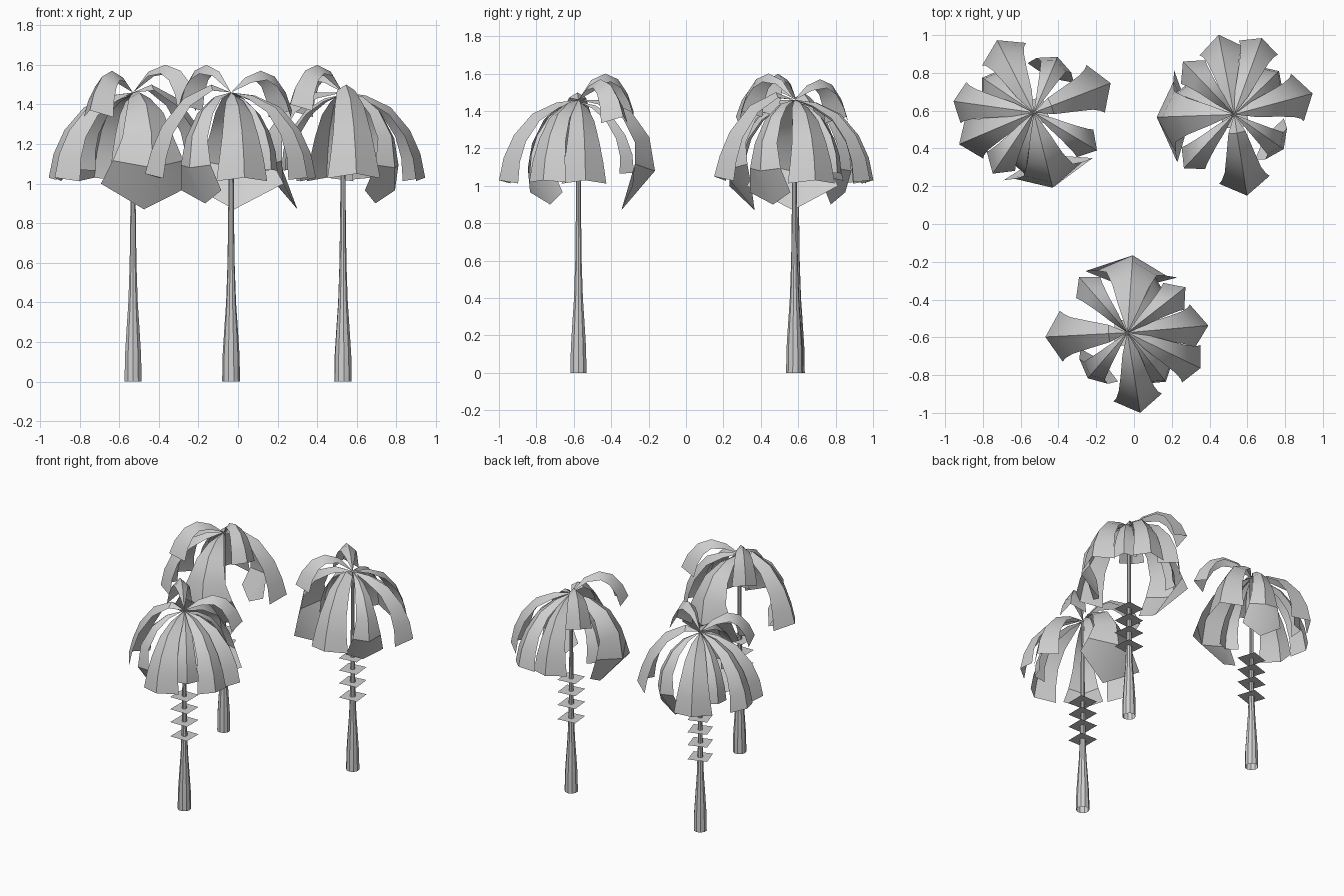
import bpy, bmesh
from math import sin, cos, pi, radians, hypot
from mathutils import Vector, Matrix

cube = bpy.data.objects.get("Cube")
if cube:
    bpy.data.objects.remove(cube, do_unlink=True)

grey = bpy.data.materials.new("pale grey")
grey.use_nodes = True
grey.diffuse_color = (0.62, 0.62, 0.62, 1)
grey.node_tree.nodes["Principled BSDF"].inputs["Base Color"].default_value = grey.diffuse_color


def finish(name, bm, matrix):
    mesh = bpy.data.meshes.new(name)
    bm.to_mesh(mesh)
    bm.free()
    mesh.materials.append(grey)
    obj = bpy.data.objects.new(name, mesh)
    bpy.context.collection.objects.link(obj)
    obj.matrix_world = matrix
    bpy.ops.object.select_all(action='DESELECT')
    obj.select_set(True)
    bpy.context.view_layer.objects.active = obj
    bpy.ops.object.shade_smooth_by_angle(angle=radians(30))


def strip(bm, rows, closed=False):
    # bridge consecutive rows of points with quads
    rows = [[bm.verts.new(p) for p in row] for row in rows]
    n = len(rows[0])
    for a, b in zip(rows, rows[1:]):
        for i in range(n if closed else n - 1):
            j = (i + 1) % n
            bm.faces.new((a[i], a[j], b[j], b[i]))


# Ridge paths of the fronds as (radius, height)
DROOP = [(0, 1.46), (.12, 1.445), (.25, 1.385), (.35, 1.27), (.405, 1.15), (.43, 1.03)]
RAISED = [(0, 1.46), (.1, 1.5), (.24, 1.43), (.35, 1.29), (.405, 1.16), (.435, 1.05)]
ARCH = [(0, 1.46), (.09, 1.565), (.19, 1.6), (.28, 1.57), (.35, 1.49), (.39, 1.4)]
LOW_ARCH = [(r, z - .03 * (r > 0)) for r, z in ARCH]
CURL = [(0, 1.46), (.14, 1.46), (.28, 1.4), (.38, 1.26), (.41, 1.08), (.23, .87)]
TUCKED = [(0, 1.46), (.12, 1.44), (.22, 1.37), (.3, 1.24), (.32, 1.08), (.2, .9)]
INNER = [(0, 1.45), (.1, 1.43), (.2, 1.37), (.28, 1.27), (.32, 1.17), (.33, 1.07)]

# Share of the full half width along a frond
EVEN = [0, .34, .55, .72, .87, 1]
FLARED = [0, .24, .42, .58, .8, 1.06]

# angle, path, half width at the end, widths, depth of the fold, pointedness
FRONDS = [
    (86, CURL, .23, FLARED, .55, .15),
    (-81, DROOP, .13, EVEN, .65, 0),
    (183, RAISED, .135, EVEN, .65, 0),
    (5, DROOP, .12, EVEN, .75, 0),
    (131, ARCH, .085, EVEN, .95, 0),
    (38, LOW_ARCH, .09, EVEN, .95, 0),
    (-26, DROOP, .11, EVEN, .5, 0),
    (-131, TUCKED, .125, FLARED, .5, .07),
    (-52, INNER, .08, EVEN, .65, 0),
    (64, INNER, .075, EVEN, .65, 0),
]


def add_frond(bm, angle, path, width, spread, fold, point):
    a = radians(angle)
    out, side = Vector((cos(a), sin(a), 0)), Vector((-sin(a), cos(a), 0))
    up = Vector((0, 0, 1))
    rows = []
    for i, (r, z) in enumerate(path):
        r0, z0 = path[max(i - 1, 0)]
        r1, z1 = path[min(i + 1, len(path) - 1)]
        length = hypot(r1 - r0, z1 - z0)
        tr, tz = (r1 - r0) / length, (z1 - z0) / length
        tangent, normal = out * tr + up * tz, out * -tz + up * tr
        ridge = out * r + up * z
        half = width * spread[i]
        if point and i == len(path) - 1:
            edge = ridge - normal * half * .1 - tangent * point
        else:
            edge = ridge - normal * half * fold
        rows.append((edge - side * half, ridge, edge + side * half))
    strip(bm, rows)


TRUNK = [(.045, 0), (.043, .13), (.034, .27), (.025, .4), (.018, .6), (.014, .9), (.012, 1.45)]
SIDES = 10


def add_tree(name, x, y, turn):
    place = Matrix.Translation((x, y, 0)) @ Matrix.Rotation(radians(turn), 4, 'Z')
    # tapered open trunk
    bm = bmesh.new()
    strip(bm, [[(r * cos(2 * pi * i / SIDES), r * sin(2 * pi * i / SIDES), z)
                for i in range(SIDES)] for r, z in TRUNK], closed=True)
    finish(name + "_trunk", bm, place)
    # flat square plates around the trunk
    bm = bmesh.new()
    for z in (.54, .645, .74, .83):
        bmesh.ops.create_grid(bm, x_segments=1, y_segments=1, size=.068,
                              matrix=Matrix.Translation((0, 0, z)))
    finish(name + "_trunk_plates", bm, place)
    # crown of folded fronds
    bm = bmesh.new()
    for frond in FRONDS:
        add_frond(bm, *frond)
    bmesh.ops.remove_doubles(bm, verts=bm.verts, dist=1e-5)
    finish(name + "_fronds", bm, place)


add_tree("front_palm", -.035, -.575, 0)
add_tree("back_left_palm", .53, .58, 96)
add_tree("back_right_palm", -.53, .59, 198)
